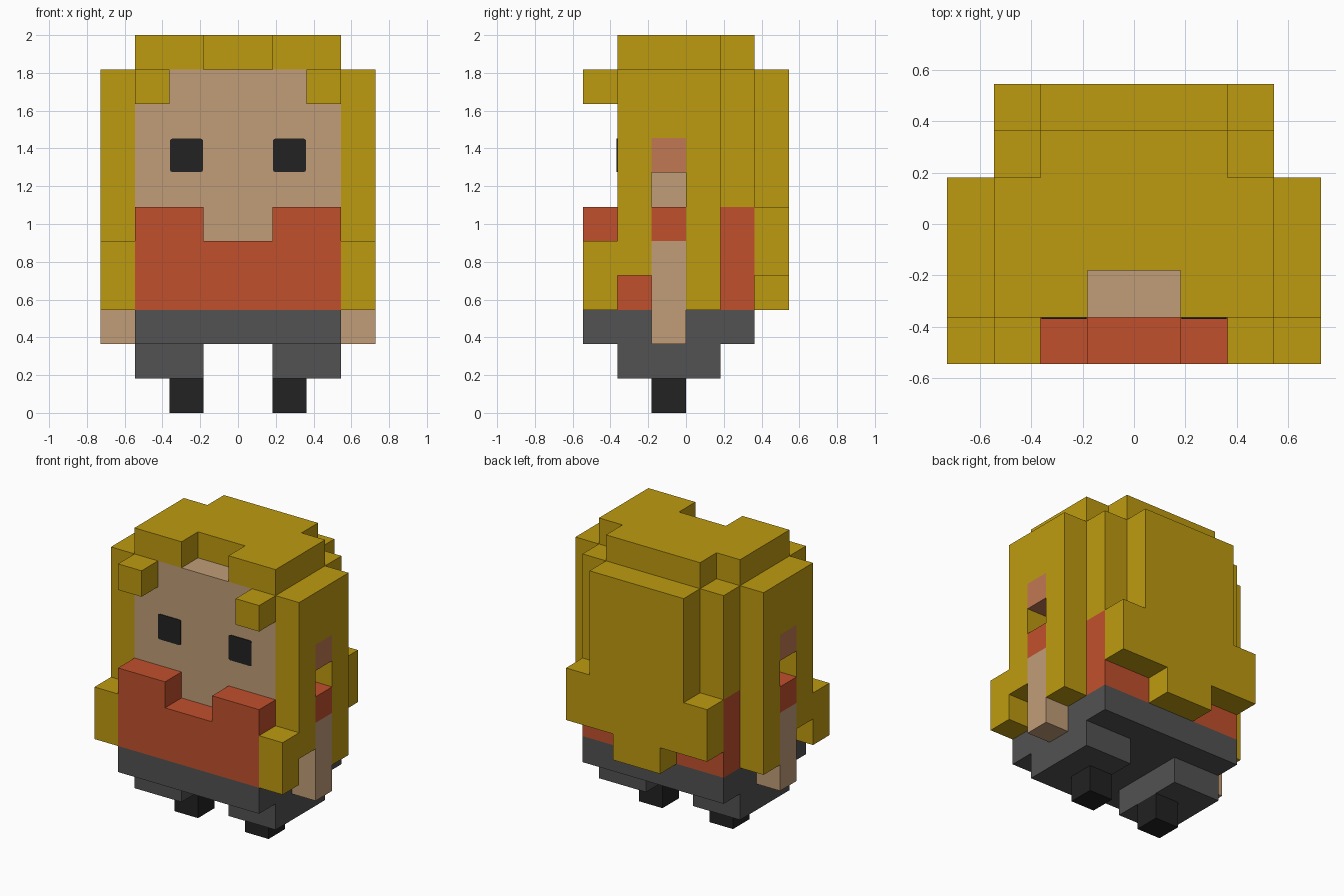
import bpy, bmesh, math
from mathutils import Vector

if "Cube" in bpy.data.objects:
    bpy.data.objects.remove(bpy.data.objects["Cube"], do_unlink=True)

U = 2 / 11  # edge of one block


def material(name, rgb):
    linear = [((c / 255 + 0.055) / 1.055) ** 2.4 for c in rgb] + [1.0]
    m = bpy.data.materials.new(name)
    m.use_nodes = True
    m.diffuse_color = linear
    bsdf = next(n for n in m.node_tree.nodes if n.type == 'BSDF_PRINCIPLED')
    bsdf.inputs["Base Color"].default_value = linear
    bsdf.inputs["Roughness"].default_value = 0.9
    return m


HAIR = material("golden hair", (190, 155, 16))
SKIN = material("skin", (193, 157, 120))
EAR = material("flushed skin", (193, 120, 82))
SHIRT = material("rust shirt", (193, 80, 44))
TROUSERS = material("grey trousers", (82, 82, 82))
BLACK = material("black", (34, 34, 34))


def finish(name, bm, mat):
    mesh = bpy.data.meshes.new(name)
    bm.to_mesh(mesh)
    bm.free()
    mesh.materials.append(mat)
    obj = bpy.data.objects.new(name, mesh)
    bpy.context.collection.objects.link(obj)
    return obj


def part(name, mat, *boxes):
    """One clean shell around boxes (x0, x1, y0, y1, z0, z1) given in blocks."""
    cells = {(x, y, z) for b in boxes for x in range(b[0], b[1])
             for y in range(b[2], b[3]) for z in range(b[4], b[5])}
    bm = bmesh.new()
    for cell in cells:
        centre = Vector(cell) + Vector((0.5, 0.5, 0.5))
        for axis in range(3):
            for sign in (-1, 1):
                n = Vector((0, 0, 0))
                n[axis] = sign
                if tuple(int(a + b) for a, b in zip(cell, n)) in cells:
                    continue
                s = Vector((0, 0, 0))
                s[(axis + 1) % 3] = 0.5
                t = n.cross(s)
                mid = centre + n * 0.5
                corners = (mid - s - t, mid + s - t, mid + s + t, mid - s + t)
                bm.faces.new([bm.verts.new(c * U) for c in corners])
    bmesh.ops.remove_doubles(bm, verts=bm.verts[:], dist=0.001)
    bmesh.ops.dissolve_limit(bm, angle_limit=math.radians(1),
                             verts=bm.verts[:], edges=bm.edges[:])
    return finish(name, bm, mat)


def flip(b):
    return (-b[1], -b[0]) + tuple(b[2:])


def pair(name, mat, *boxes):
    part("left_" + name, mat, *boxes)
    part("right_" + name, mat, *[flip(b) for b in boxes])


# Legs and hips
pair("foot", BLACK, (1, 2, -1, 0, 0, 1))
pair("leg", TROUSERS, (1, 3, -2, 1, 1, 2))
part("hips", TROUSERS, (-3, 3, -3, 2, 2, 3))

# Shirt with a neckline notch, sleeves and bare arms
part("shirt", SHIRT, (-3, 3, -3, 2, 3, 5), (1, 3, -3, 2, 5, 6),
     (-3, -1, -3, 2, 5, 6), (-1, 1, -1, 2, 5, 6))
pair("sleeve", SHIRT, (3, 4, -1, 0, 5, 6))
pair("arm", SKIN, (3, 4, -1, 0, 2, 5))

# Head, neck and ears
part("head", SKIN, (-3, 3, -2, 1, 6, 10), (-1, 1, -2, -1, 5, 6))
pair("ear", EAR, (3, 4, -1, 0, 7, 8))

# Hair: cap with a parting, side locks, fringe tufts and the long back
part("hair_cap", HAIR, (-3, 3, -1, 1, 10, 11), (-2, 2, 1, 2, 10, 11),
     (1, 3, -2, -1, 10, 11), (-3, -1, -2, -1, 10, 11))
pair("side_hair", HAIR, (3, 4, -2, -1, 4, 10), (3, 4, -1, 0, 8, 10),
     (3, 4, 0, 1, 3, 10))
pair("front_lock", HAIR, (3, 4, -3, -2, 3, 5))
pair("fringe_tuft", HAIR, (2, 3, -3, -2, 9, 10))
part("inner_back_hair", HAIR, (-3, 3, 1, 2, 6, 10))
part("outer_back_hair", HAIR, (-2, 2, 2, 3, 6, 10), (-3, 3, 2, 3, 4, 6),
     (-1, 1, 2, 3, 3, 4))

# Eyes: thin plates with softened corners
for side, sign in (("left", 1), ("right", -1)):
    bm = bmesh.new()
    bmesh.ops.create_cube(bm, size=1)
    for v in bm.verts:
        v.co = Vector((v.co.x * 0.176 + sign * 1.5 * U,
                       v.co.y * 0.006 - 2 * U - 0.002,
                       v.co.z * 0.176 + 7.5 * U))
    depth_edges = [e for e in bm.edges
                   if abs(e.verts[0].co.y - e.verts[1].co.y) > 0.003]
    bmesh.ops.bevel(bm, geom=depth_edges, offset=0.012, segments=2,
                    profile=0.5, affect='EDGES')
    finish(side + "_eye", bm, BLACK)
